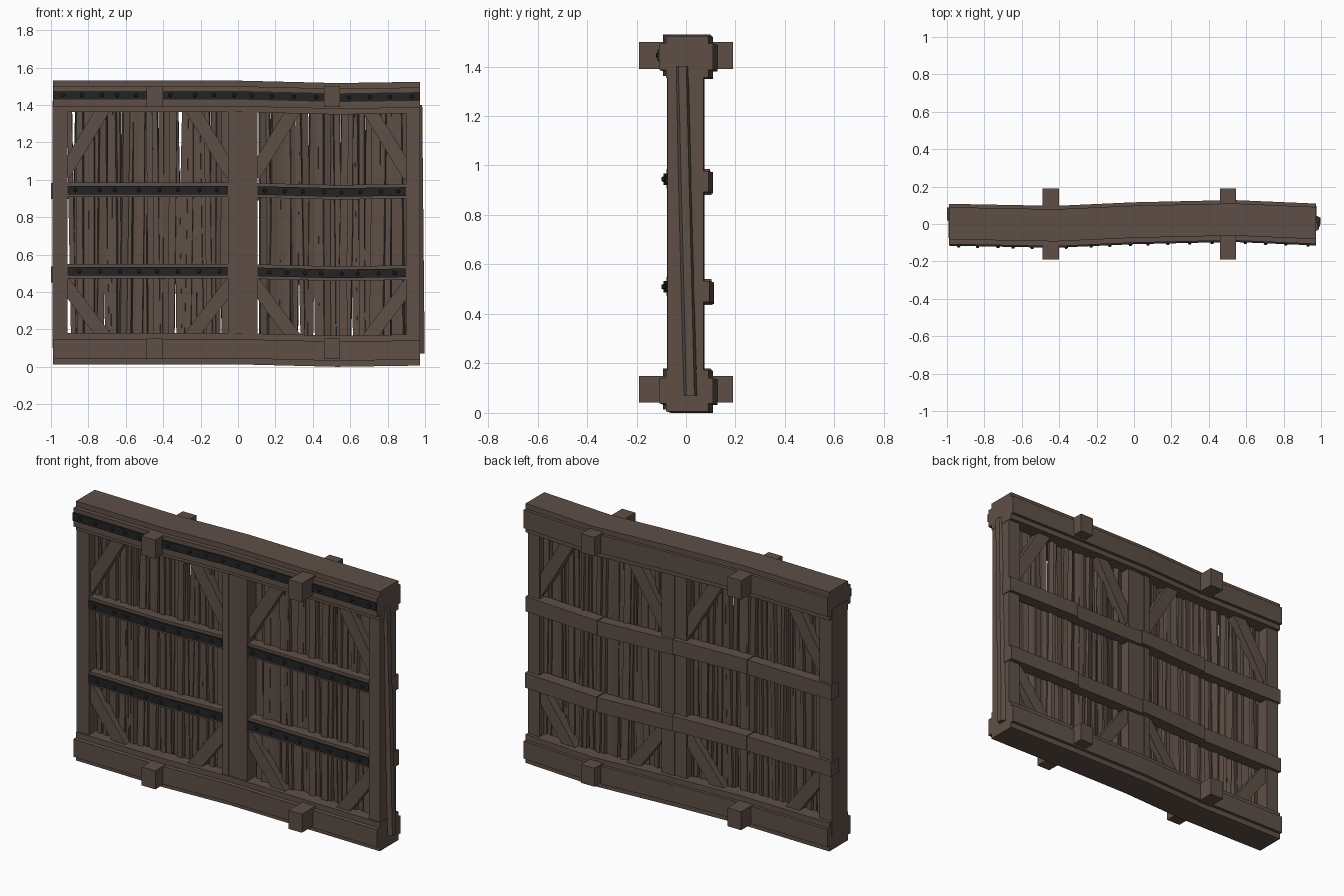
import bpy, bmesh, math, random
from mathutils import Vector, Matrix

if "Cube" in bpy.data.objects:
    bpy.data.objects.remove(bpy.data.objects["Cube"])

random.seed(4)

def material(name, rgb):
    m = bpy.data.materials.new(name)
    m.diffuse_color = (*rgb, 1)
    m.use_nodes = True
    m.node_tree.nodes["Principled BSDF"].inputs["Base Color"].default_value = m.diffuse_color
    return m

WOOD = material("weathered brown wood", (0.112, 0.078, 0.062))
IRON = material("black iron", (0.017, 0.017, 0.018))

# The timbers sag gently: x position, y shift, z shift
BENDS = [(-1.0, 0, 0), (-0.42, -0.011, 0), (0.0, 0.008, 0), (0.53, 0.02, -0.013), (1.0, 0, -0.006)]

def warp(v):
    for (xa, ya, za), (xb, yb, zb) in zip(BENDS, BENDS[1:]):
        if v.x <= xb or xb == 1.0:
            t = max(0, min(1, (v.x - xa) / (xb - xa)))
            return Vector((v.x, v.y + ya + t * (yb - ya), v.z + za + t * (zb - za)))

def finish(name, bm, mat, bend=True):
    if bend:
        for v in bm.verts:
            v.co = warp(v.co)
    bmesh.ops.recalc_face_normals(bm, faces=bm.faces)
    me = bpy.data.meshes.new(name)
    bm.to_mesh(me)
    bm.free()
    me.materials.append(mat)
    ob = bpy.data.objects.new(name, me)
    bpy.context.collection.objects.link(ob)

def add_loft(bm, sections):
    """Join matching point rings into a closed solid."""
    rings = [[bm.verts.new(p) for p in s] for s in sections]
    n = len(rings[0])
    for a, b in zip(rings, rings[1:]):
        for i in range(n):
            bm.faces.new((a[i], a[(i + 1) % n], b[(i + 1) % n], b[i]))
    bm.faces.new(rings[0])
    bm.faces.new(rings[-1])

def add_box(bm, x0, x1, y0, y1, z0, z1):
    """Box running along x, cut at every bend it crosses."""
    xs = [x0] + [b[0] for b in BENDS if x0 < b[0] < x1] + [x1]
    add_loft(bm, [[(x, y0, z0), (x, y1, z0), (x, y1, z1), (x, y0, z1)] for x in xs])

def box(name, *dims, mat=WOOD, bend=True):
    bm = bmesh.new()
    add_box(bm, *dims)
    finish(name, bm, mat, bend)

# Top and bottom beams, each a core with wider side boards
box("top_beam", -0.99, 0.974, -0.082, 0.09, 1.362, 1.53)
box("top_side_boards", -0.99, 0.974, -0.108, 0.108, 1.392, 1.50)
box("bottom_beam", -0.99, 0.974, -0.082, 0.09, 0.013, 0.18)
box("bottom_side_boards", -0.99, 0.974, -0.108, 0.108, 0.045, 0.148)

# Square pegs through the beams
for x0, x1 in ((-0.49, -0.402), (0.46, 0.546)):
    box("top_peg", x0, x1, -0.19, 0.19, 1.39, 1.50, bend=False)
    box("bottom_peg", x0, x1, -0.19, 0.19, 0.042, 0.15, bend=False)

# Posts
box("left_post", -0.992, -0.912, -0.075, 0.07, 0.1, 1.42)
box("right_post", 0.897, 0.972, -0.075, 0.07, 0.1, 1.42)
box("center_post_left", -0.053, -0.015, -0.075, 0.065, 0.1, 1.42)
box("center_post_core", -0.016, 0.024, -0.07, 0.06, 0.1, 1.42)
box("center_post_right", 0.023, 0.105, -0.075, 0.065, 0.1, 1.42)

# Leaning batten on the outside of the right post
bm = bmesh.new()
add_loft(bm, [[(0.96, y - 0.032, z), (0.96, y + 0.032, z), (x, y + 0.016, z), (x, y - 0.016, z)]
              for x, y, z in ((0.998, 0.018, 0.07), (0.985, -0.015, 1.40))])
finish("leaning_batten", bm, WOOD, False)

PANELS = ((-0.912, -0.053), (0.105, 0.897))

# Rough upright planks
for x0, x1 in PANELS:
    bm = bmesh.new()
    x = x0 + 0.01
    while x < x1 - 0.005:
        w = random.uniform(0.022, 0.038)
        t = random.uniform(0.022, 0.034)
        h = random.uniform(0.63, 0.66)
        y = random.uniform(-0.012, 0.012)
        rot = (Matrix.Rotation(math.radians(random.uniform(-1.0, 1.0)), 4, 'Y')
               @ Matrix.Rotation(math.radians(random.uniform(-22, 22)), 4, 'Z'))
        base = Vector((x + w / 2, y, 0.77))
        ring = [(-1, -1), (1, -1), (1, 1), (-1, 1)]
        secs = []
        for k in (-1, random.uniform(-0.3, 0.3), 1):
            dx, s = random.uniform(-0.003, 0.003), random.uniform(0.9, 1.15)
            secs.append([base + rot @ Vector((a * w / 2 * s + dx, b * t / 2 * s, k * h)) for a, b in ring])
        add_loft(bm, secs)
        x += w * 0.9
    finish("upright_planks", bm, WOOD)

# Knee braces in the four corners of each panel
def brace(name, xe, xi, z_post, z_beam):
    """Diagonal from the post at xe to the beam at xi."""
    a, b = Vector((xe, 0, z_post)), Vector((xi, 0, z_beam))
    d = (b - a).normalized()
    n = Vector((-d.z, 0, d.x)) * 0.036
    a, b = a - d * 0.04, b + d * 0.04
    bm = bmesh.new()
    add_loft(bm, [[p - n + Vector((0, -0.058, 0)), p + n + Vector((0, -0.058, 0)),
                   p + n + Vector((0, 0.058, 0)), p - n + Vector((0, 0.058, 0))] for p in (a, b)])
    finish(name, bm, WOOD)

for x0, x1 in PANELS:
    for xe, s in ((x0, 1), (x1, -1)):
        brace("upper_brace", xe, xe + s * 0.185, 1.06, 1.366)
        brace("lower_brace", xe, xe + s * 0.185, 0.425, 0.18)

# Iron strap with a row of studs
def strap(x0, x1, y, z, h):
    box("iron_strap", x0, x1, y, y + 0.02, z - h, z + h, mat=IRON)
    bm = bmesh.new()
    count = max(3, round((x1 - x0) / 0.105))
    for i in range(count):
        x = x0 + (i + 0.5) * (x1 - x0) / count + random.uniform(-0.015, 0.015)
        place = Matrix.Translation((x, y - 0.003, z)) @ Matrix.Rotation(math.pi / 2, 4, 'X')
        bmesh.ops.create_cone(bm, cap_ends=True, segments=6, radius1=0.012, radius2=0.008,
                              depth=0.01, matrix=place)
    finish("strap_studs", bm, IRON)

for x0, x1 in ((-0.99, -0.49), (-0.402, 0.46), (0.546, 0.974)):
    strap(x0, x1, -0.116, 1.452, 0.023)

# Front rails with iron straps
for z in (0.945, 0.51):
    for x0, x1 in PANELS:
        box("front_rail", x0, x1, -0.068, 0.0, z - 0.038, z + 0.04)
        strap(x0, x1, -0.08, z, 0.023)

# Back rails, made from overlapping lengths across the posts
for z, depth in ((0.94, 0.083), (0.495, 0.088)):
    for x0, x1, dy, dz in ((-1.0, -0.45, 0, 0), (-0.45, 0.02, 0.006, 0.004),
                           (0.02, 0.5, 0.0, -0.003), (0.5, 0.976, 0.006, 0.003)):
        box("back_rail", x0, x1, 0.02, depth + dy, z - 0.044 + dz, z + 0.042 + dz)
